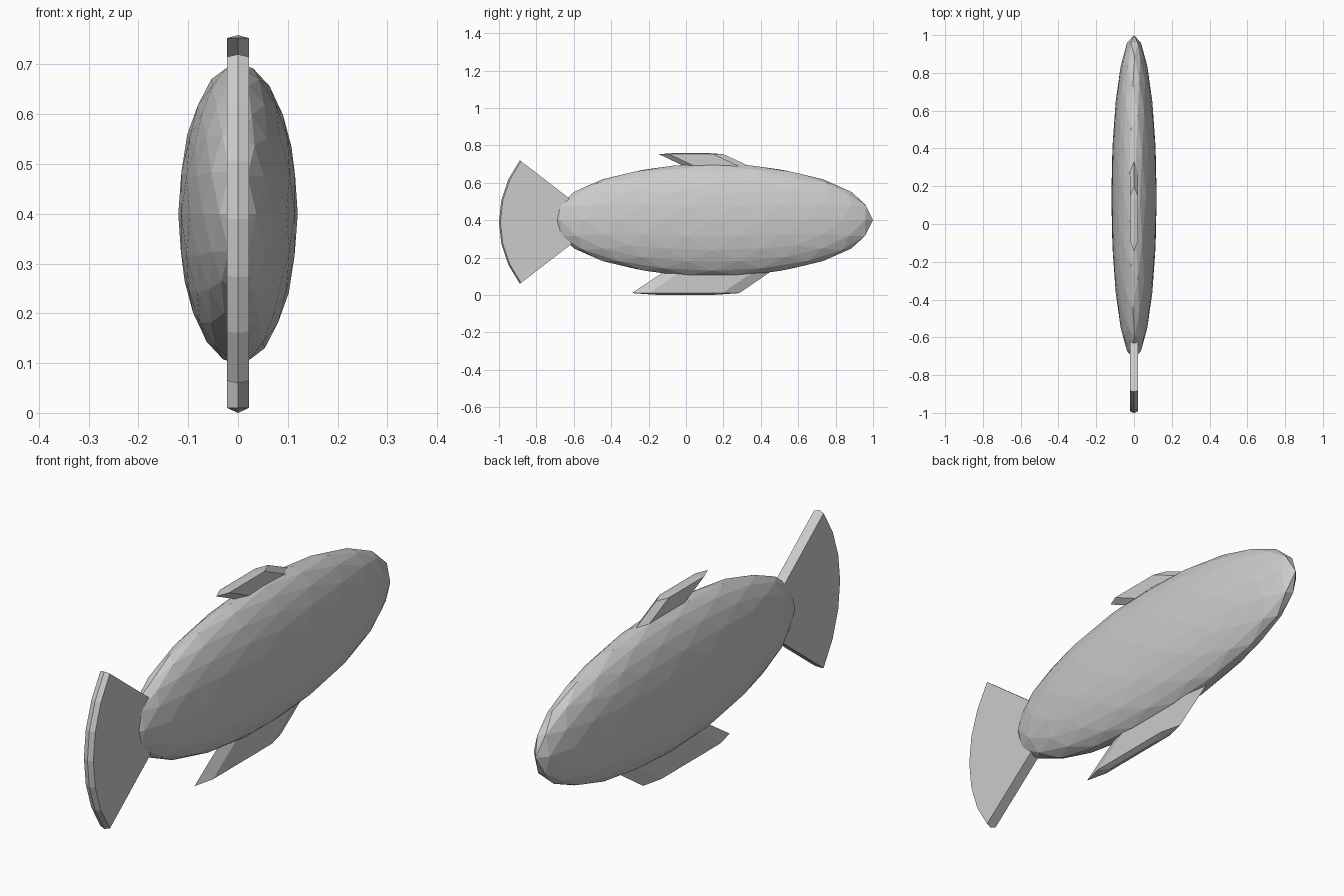
import bpy, bmesh, math
from mathutils import Matrix

cube = bpy.data.objects.get("Cube")
if cube:
    bpy.data.objects.remove(cube, do_unlink=True)

grey = bpy.data.materials.new("light grey")
grey.use_nodes = True
grey.diffuse_color = (0.6, 0.6, 0.6, 1)
bsdf = next(n for n in grey.node_tree.nodes if n.type == 'BSDF_PRINCIPLED')
bsdf.inputs["Base Color"].default_value = (0.6, 0.6, 0.6, 1)


def finish(bm, name):
    bmesh.ops.recalc_face_normals(bm, faces=bm.faces)
    mesh = bpy.data.meshes.new(name)
    bm.to_mesh(mesh)
    bm.free()
    mesh.materials.append(grey)
    obj = bpy.data.objects.new(name, mesh)
    bpy.context.collection.objects.link(obj)


def loft(name, rings):
    """Skin matching closed rings and cap both ends."""
    bm = bmesh.new()
    rows = [[bm.verts.new(p) for p in ring] for ring in rings]
    for a, b in zip(rows, rows[1:]):
        for i in range(len(a)):
            j = (i + 1) % len(a)
            bm.faces.new((a[i], a[j], b[j], b[i]))
    bm.faces.new(rows[0])
    bm.faces.new(rows[-1])
    finish(bm, name)


HALF = 0.022  # half thickness of every fin

# Flattened, faceted body
bm = bmesh.new()
bmesh.ops.create_icosphere(bm, subdivisions=3, radius=1)
bmesh.ops.transform(bm, verts=bm.verts, matrix=(
    Matrix.Translation((0, 0.143, 0.4)) @ Matrix.Diagonal((0.12, 0.857, 0.302, 1))))
finish(bm, "body")

# Fan tail with a low ridge around its rim
HUB_Y, HUB_Z, RADIUS = -0.46, 0.39, 0.54


def tail_ring(x, radius):
    ring = [(x, HUB_Y, HUB_Z)]
    for i in range(7):
        a = math.radians(-37.5 + 12.5 * i)
        ring.append((x, HUB_Y - radius * math.cos(a), HUB_Z + radius * 1.005 * math.sin(a)))
    return ring


loft("tail_fin", [tail_ring(-HALF, RADIUS - 0.008), tail_ring(0, RADIUS),
                  tail_ring(HALF, RADIUS - 0.008)])


# Swept fins with tapered ends and a slightly ridged outer edge
def fin(name, root, tip, root_z, tip_z, ridge):
    def outline(y0, y1, z):
        t = (y1 - y0) * 0.16
        return [(0, y0, z), (HALF, y0 + t, z), (HALF, y1 - t, z),
                (0, y1, z), (-HALF, y1 - t, z), (-HALF, y0 + t, z)]
    y0, y1 = tip
    bm = bmesh.new()
    lower = [bm.verts.new(p) for p in outline(*root, root_z)]
    upper = [bm.verts.new(p) for p in outline(y0, y1, tip_z)]
    mid = [bm.verts.new((0, y0 + (y1 - y0) * f, tip_z + ridge)) for f in (0.25, 0.75)]
    for i in range(6):
        j = (i + 1) % 6
        bm.faces.new((lower[i], lower[j], upper[j], upper[i]))
    u = upper
    for f in ((u[0], u[1], mid[0]), (u[1], u[2], mid[1], mid[0]), (u[2], u[3], mid[1]),
              (u[3], u[4], mid[1]), (u[4], u[5], mid[0], mid[1]), (u[5], u[0], mid[0])):
        bm.faces.new(f)
    bm.faces.new(lower)
    finish(bm, name)


fin("dorsal_fin", (0.05, 0.40), (-0.145, 0.2), 0.66, 0.753, 0.006)
fin("belly_fin", (-0.08, 0.49), (-0.29, 0.285), 0.15, 0.01, -0.01)
